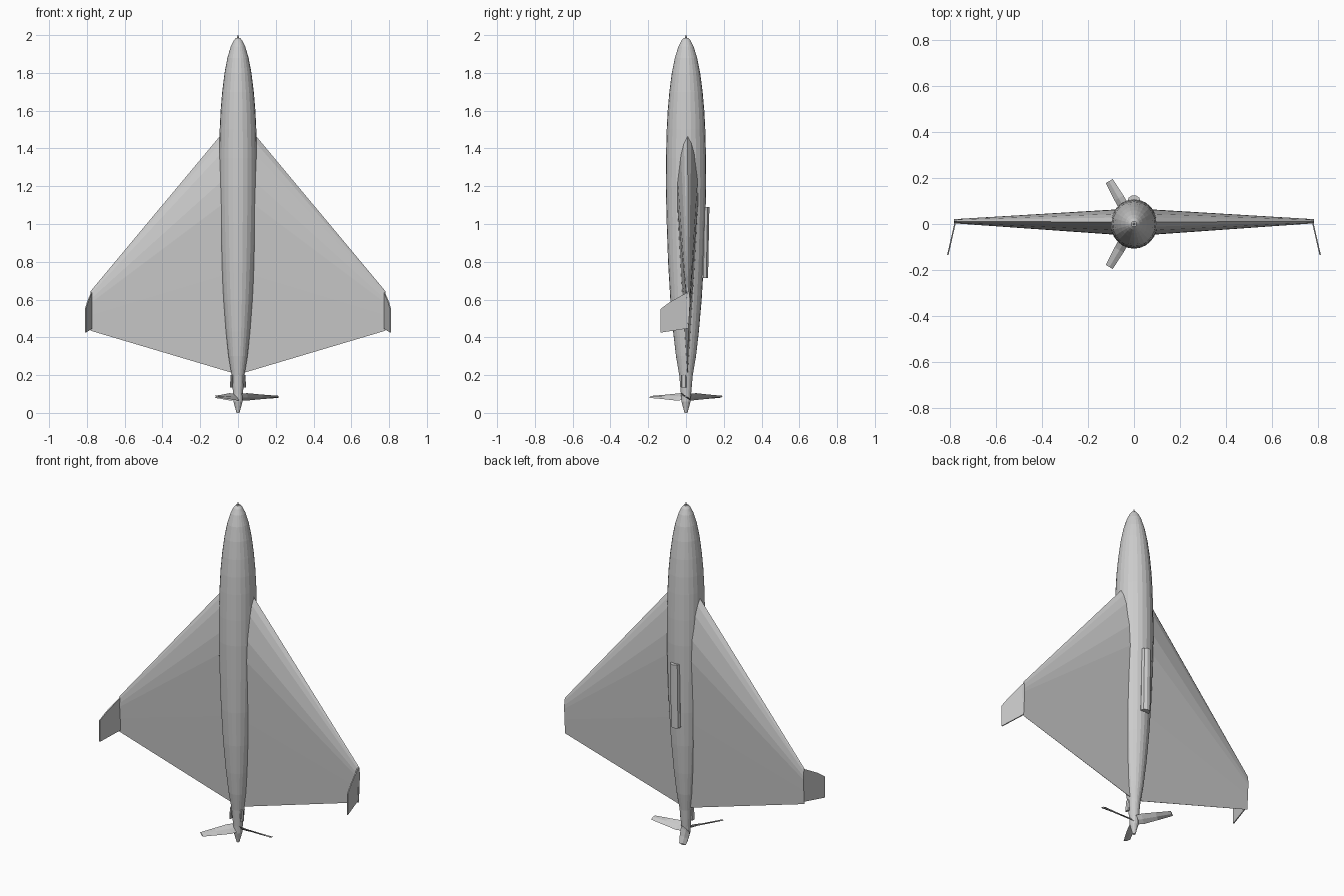
import bpy
import bmesh
from math import sin, cos, pi, radians
from mathutils import Vector, Matrix

if "Cube" in bpy.data.objects:
    bpy.data.objects.remove(bpy.data.objects["Cube"])

grey = bpy.data.materials.new("plain grey")
grey.use_nodes = True
grey.diffuse_color = (0.6, 0.6, 0.6, 1)
grey.node_tree.nodes["Principled BSDF"].inputs["Base Color"].default_value = (0.6, 0.6, 0.6, 1)


def loft(name, rings, mirror=False):
    """Skin a list of equal cross-sections and cap both ends."""
    bm = bmesh.new()
    loops = [[bm.verts.new(p) for p in ring] for ring in rings]
    n = len(loops[0])
    for a, b in zip(loops, loops[1:]):
        for i in range(n):
            j = (i + 1) % n
            bm.faces.new((a[i], a[j], b[j], b[i]))
    bm.faces.new(loops[0])
    bm.faces.new(loops[-1])
    bmesh.ops.recalc_face_normals(bm, faces=bm.faces)
    mesh = bpy.data.meshes.new(name)
    bm.to_mesh(mesh)
    bm.free()
    mesh.materials.append(grey)
    obj = bpy.data.objects.new(name, mesh)
    bpy.context.collection.objects.link(obj)
    if mirror:
        obj.modifiers.new("mirror", "MIRROR")
    return obj


def ellipse(z, rx, ry, cx=0, cy=0, sides=24):
    return [Vector((cx + rx * cos(2 * pi * i / sides), cy + ry * sin(2 * pi * i / sides), z))
            for i in range(sides)]


# Fuselage: radius along the height, slightly narrower in x
body = [(0.1, 0.027), (0.2, 0.036), (0.3, 0.053), (0.43, 0.068), (0.6, 0.083),
        (0.8, 0.095), (1.0, 0.102), (1.2, 0.107), (1.35, 0.106), (1.5, 0.102),
        (1.6, 0.097), (1.7, 0.088), (1.8, 0.075), (1.88, 0.059), (1.94, 0.04),
        (1.97, 0.025), (1.985, 0.012)]
loft("fuselage", [ellipse(z, r * 0.95, r) for z, r in body])
loft("nose_probe", [ellipse(z, r, r, sides=8) for z, r in ((1.975, 0.006), (2.0, 0.003))])
loft("propeller_spinner", [ellipse(z, r, r, sides=12)
                           for z, r in ((0.105, 0.026), (0.06, 0.024), (0, 0.008))])

# Delta wings: one aerofoil scaled from root to tip
foil = [(0, 0), (0.03, 0.36), (0.08, 0.65), (0.2, 0.97), (0.3, 1), (0.6, 0.62), (1, 0.02)]


def foil_ring(x, lead, trail, half, cy):
    upper = [(lead + (trail - lead) * t, h * half) for t, h in foil]
    lower = [(z, -h) for z, h in reversed(upper[1:])]
    return [Vector((x, cy + h, z)) for z, h in upper + lower]


loft("wing", [foil_ring(0.03, 1.544, 0.212, 0.058, 0.008),
              foil_ring(0.78, 0.645, 0.435, 0.009, 0.012)], mirror=True)

# Winglets: thin plates turned toward the front
outline = [(0.01, 0.64), (-0.085, 0.587), (-0.135, 0.55), (-0.135, 0.425), (0.01, 0.447)]
loft("winglet", [[Vector((0.777 - 0.23 * y + dx, y, z)) for y, z in outline]
                 for dx in (-0.003, 0.003)], mirror=True)

# Long fairing on the back
loft("back_fairing", [ellipse(z, 0.028, 0.026, cy=cy, sides=10)
                      for z, cy in ((0.715, 0.092), (1.09, 0.099))])

# Exhaust stubs beside the tail
loft("exhaust_stub", [ellipse(z, 0.007, 0.014, cx=x, cy=-0.012, sides=8)
                      for z, x in ((0.135, 0.036), (0.2, 0.032))], mirror=True)

# Propeller: three twisted, tapered blades
stations = [(0.01, 0.05, -44), (0.05, 0.06, -40), (0.13, 0.05, -28), (0.215, 0.037, -17)]
for k in range(3):
    spin = Matrix.Rotation(2 * pi * k / 3, 3, "Z")
    rings = []
    for radius, chord, pitch in stations:
        twist = Matrix.Rotation(radians(pitch), 3, "X")
        section = ((-0.5 * chord, 0), (0, -0.004), (0.5 * chord, 0), (0, 0.004))
        rings.append([spin @ (twist @ Vector((0, y, z)) + Vector((radius, 0, 0.085)))
                      for y, z in section])
    loft("propeller_blade_%d" % (k + 1), rings)
